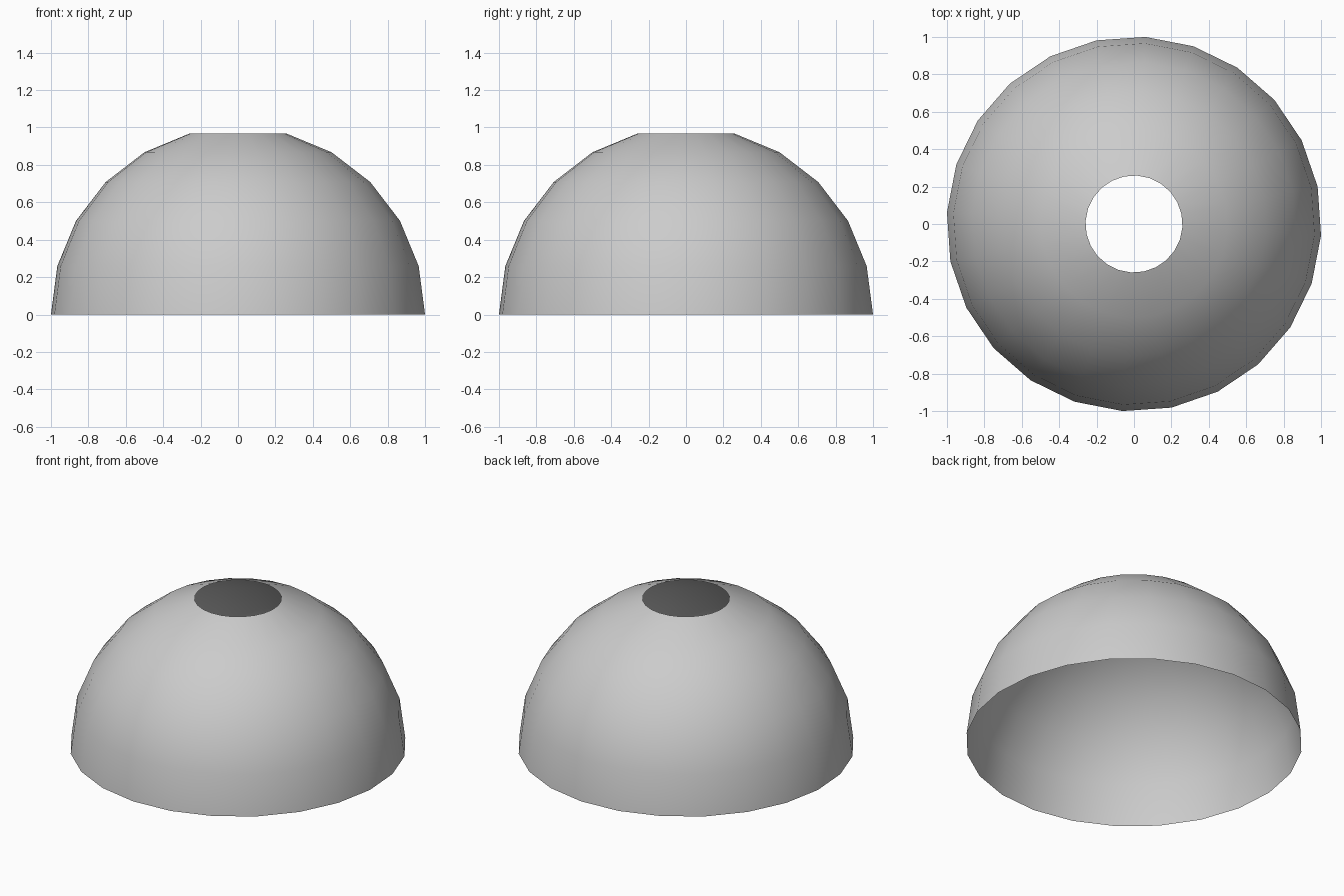
import bpy, bmesh
from math import sin, cos, radians

if "Cube" in bpy.data.objects:
    bpy.data.objects.remove(bpy.data.objects["Cube"])

SIDES = 24
OFFSET = radians(11.5)              # slight turn of the facets about z
R = 1 / cos(radians(3.5))           # makes the overall width exactly 2

# Open hemispherical shell: rings every 15 degrees, round hole at the crown
bm = bmesh.new()
rings = []
for k in range(6):
    e = radians(15 * k)
    rings.append([bm.verts.new((R * cos(e) * cos(OFFSET + radians(360 / SIDES * i)),
                                R * cos(e) * sin(OFFSET + radians(360 / SIDES * i)),
                                R * sin(e))) for i in range(SIDES)])
for low, high in zip(rings, rings[1:]):
    for i in range(SIDES):
        j = (i + 1) % SIDES
        bm.faces.new((low[i], low[j], high[j], high[i])).smooth = True

mesh = bpy.data.meshes.new("dome_shell")
bm.to_mesh(mesh)
bm.free()
dome = bpy.data.objects.new("dome_shell", mesh)
bpy.context.collection.objects.link(dome)
